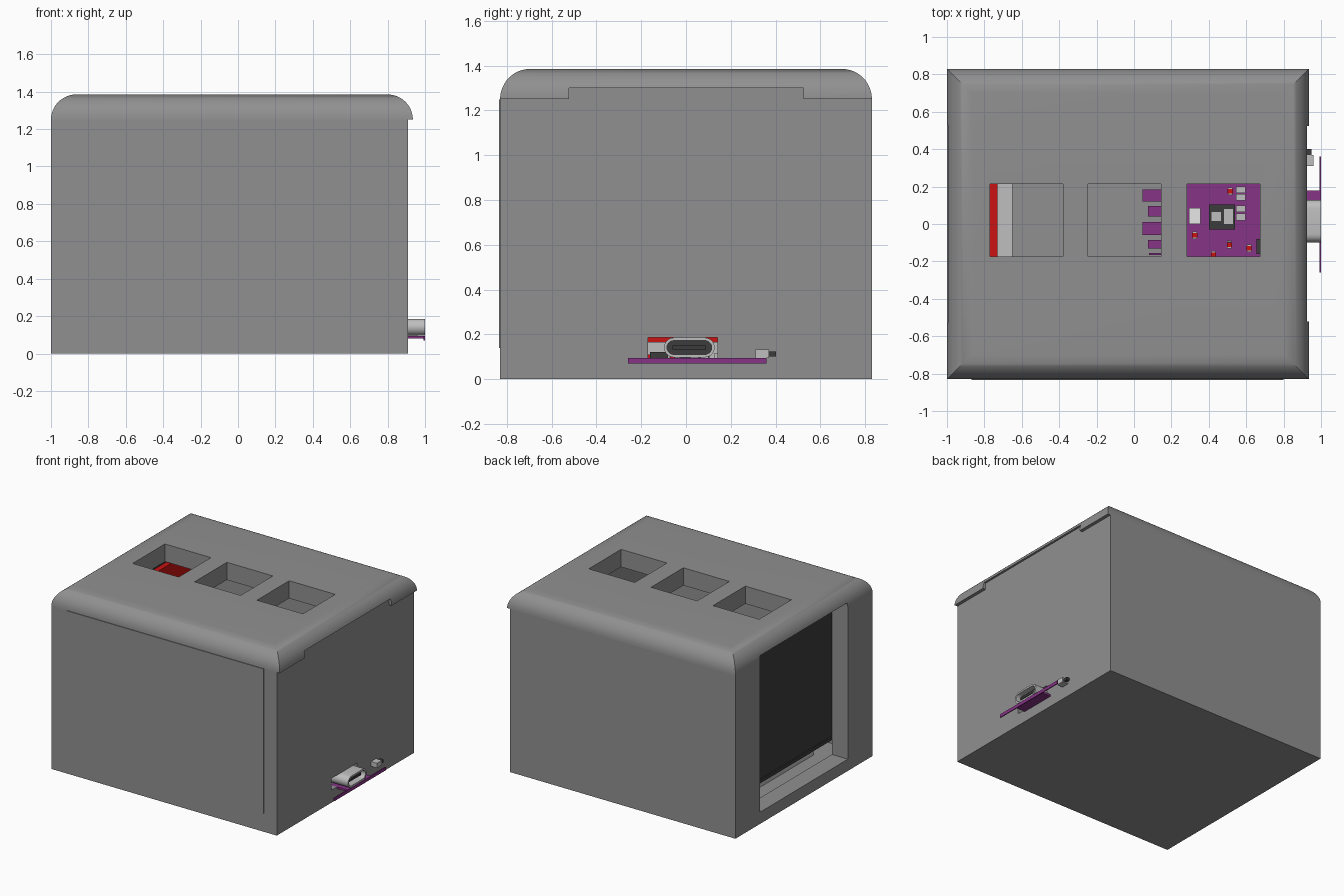
import bpy, bmesh, math
from mathutils import Vector

if "Cube" in bpy.data.objects:
    bpy.data.objects.remove(bpy.data.objects["Cube"])


def material(name, rgb):
    m = bpy.data.materials.new(name)
    m.diffuse_color = (*rgb, 1)
    m.use_nodes = True
    m.node_tree.nodes["Principled BSDF"].inputs["Base Color"].default_value = m.diffuse_color
    return m


GREY = material("case grey", (0.28, 0.28, 0.28))
PURPLE = material("board purple", (0.24, 0.033, 0.24))
RED = material("board red", (0.60, 0.006, 0.006))
DARK = material("dark plastic", (0.045, 0.045, 0.045))
SILVER = material("silver metal", (0.52, 0.52, 0.52))
WHITE = material("white plastic", (0.85, 0.85, 0.85))


def finish(bm, name, mat):
    bmesh.ops.recalc_face_normals(bm, faces=bm.faces)
    me = bpy.data.meshes.new(name)
    bm.to_mesh(me)
    bm.free()
    ob = bpy.data.objects.new(name, me)
    bpy.context.collection.objects.link(ob)
    if mat:
        me.materials.append(mat)
    return ob


def box(name, x, y, z, mat=None):
    """Box from (min, max) pairs on each axis."""
    bm = bmesh.new()
    bmesh.ops.create_cube(bm, size=1)
    for v in bm.verts:
        v.co = Vector([(r[0] + r[1]) / 2 + c * (r[1] - r[0])
                       for r, c in zip((x, y, z), v.co)])
    return finish(bm, name, mat)


def activate(ob):
    bpy.ops.object.select_all(action='DESELECT')
    ob.select_set(True)
    bpy.context.view_layer.objects.active = ob


def cut(ob, *ranges):
    """Subtract a box from the object."""
    cutter = box("cutter", *ranges)
    cutter.hide_render = True
    mod = ob.modifiers.new("cut", 'BOOLEAN')
    mod.operation = 'DIFFERENCE'
    mod.solver = 'EXACT'
    mod.object = cutter
    activate(ob)
    bpy.ops.object.modifier_apply(modifier=mod.name)
    bpy.data.objects.remove(cutter, do_unlink=True)


def smooth(ob):
    activate(ob)
    bpy.ops.object.shade_smooth_by_angle(angle=math.radians(30))


def stadium(name, x, y, z, mat, n=10):
    """Rounded slot profile in the YZ plane, extruded along X."""
    r = (z[1] - z[0]) / 2
    zc = (z[0] + z[1]) / 2
    pts = []
    for yc, start in ((y[1] - r, -90), (y[0] + r, 90)):
        for i in range(n + 1):
            a = math.radians(start + 180 * i / n)
            pts.append((yc + r * math.cos(a), zc + r * math.sin(a)))
    bm = bmesh.new()
    face = bm.faces.new([bm.verts.new((x[0], *p)) for p in pts])
    ext = bmesh.ops.extrude_face_region(bm, geom=[face])["geom"]
    bmesh.ops.translate(bm, vec=(x[1] - x[0], 0, 0),
                        verts=[g for g in ext if isinstance(g, bmesh.types.BMVert)])
    ob = finish(bm, name, mat)
    smooth(ob)
    return ob


# Hollow case with screen window on the left and port opening on the right
WINDOW = ((-1.1, -0.8), (-0.53, 0.53), (0.09, 1.285))
case = box("case_body", (-1, 0.91), (-0.83, 0.83), (0, 1.25), GREY)
cut(case, (-0.865, 0.82), (-0.73, 0.73), (0.06, 1.4))
cut(case, *WINDOW)
cut(case, (0.7, 1.1), (-0.17, 0.14), (0.095, 0.185))

# Lid: stacked rectangles give rounded edges that meet in mitred corners
R, N = 0.135, 12
bm = bmesh.new()
rings = []
for i in range(N + 1):
    a = math.pi / 2 * i / N
    d, z = R * (1 - math.cos(a)), 1.25 + R * math.sin(a)
    x0, x1, y = -1 + d, 0.935 - d, 0.83 - d
    rings.append([bm.verts.new(p) for p in
                  ((x0, -y, z), (x1, -y, z), (x1, y, z), (x0, y, z))])
for lo, hi in zip(rings, rings[1:]):
    for k in range(4):
        bm.faces.new((lo[k], lo[(k + 1) % 4], hi[(k + 1) % 4], hi[k]))
bm.faces.new(rings[0][::-1])
bm.faces.new(rings[-1])
lid = finish(bm, "lid", GREY)
for x in ((-0.77, -0.38), (-0.245, 0.145), (0.283, 0.673)):
    cut(lid, x, (-0.175, 0.215), (1.1, 1.5))
cut(lid, (0.91, 1.1), (-0.522, 0.525), (1.1, 1.3))
cut(lid, (-1.1, -0.865), (-0.53, 0.53), (1.1, 1.285))
smooth(lid)

# Thin raised panel on the front
box("front_panel", (-0.87, 0.80), (-0.835, -0.825), (0.14, 1.249), GREY)

# Display module behind the window
box("screen", (-0.86, -0.77), (-0.56, 0.56), (0.23, 1.245), DARK)
box("screen_bezel", (-0.865, -0.77), (-0.56, 0.56), (0.20, 0.226), DARK)
box("display_board", (-0.77, -0.73), (-0.56, 0.56), (0.165, 1.24), RED)
box("display_connector", (-0.73, -0.65), (-0.5, 0.5), (0.061, 0.165), SILVER)

# Controller board with edge fingers
box("controller_board", (0.15, 0.819), (-0.26, 0.36), (0.07, 0.095), PURPLE)
for y, x0 in (((0.12, 0.185), 0.045), ((0.04, 0.095), 0.075),
              ((-0.06, 0.01), 0.045), ((-0.13, -0.085), 0.075),
              ((-0.165, -0.155), 0.08)):
    box("board_finger", (x0, 0.15), y, (0.07, 0.095), PURPLE)

# Components on the controller board
box("chip", (0.40, 0.54), (-0.03, 0.105), (0.095, 0.13), DARK)
box("chip_mark", (0.415, 0.465), (0.015, 0.065), (0.13, 0.134), SILVER)
box("chip_mark", (0.48, 0.53), (0.0, 0.08), (0.13, 0.134), SILVER)
box("crystal", (0.295, 0.355), (0.0, 0.085), (0.095, 0.125), WHITE)
box("dark_component", (0.655, 0.675), (-0.16, -0.08), (0.095, 0.12), DARK)
for y in (0.02, 0.065, 0.125, 0.165):
    box("white_component", (0.545, 0.595), (y, y + 0.035), (0.095, 0.115), SILVER)
for x, y in ((0.325, -0.06), (0.51, -0.11), (0.615, -0.13), (0.515, 0.175), (0.425, -0.165)):
    box("red_component", (x - 0.014, x + 0.014), (y - 0.012, y + 0.012),
        (0.095, 0.11), RED)
    for s in (-1, 1):
        box("component_end", (x - 0.012, x + 0.012), (y + s * 0.017 - 0.004, y + s * 0.017 + 0.004),
            (0.095, 0.11), SILVER)

# Board edge showing outside the case
box("board_edge", (0.993, 1.0), (-0.26, 0.36), (0.07, 0.095), PURPLE)
box("port_pad", (0.82, 0.995), (-0.1, 0.18), (0.08, 0.095), PURPLE)

# Charging port: metal shell with a dark slot and tongue
shell = stadium("port_shell", (0.75, 1.0), (-0.098, 0.128), (0.097, 0.185), SILVER)
slot = stadium("port_cutter", (0.90, 1.1), (-0.085, 0.115), (0.11, 0.172), None)
mod = shell.modifiers.new("slot", 'BOOLEAN')
mod.operation = 'DIFFERENCE'
mod.object = slot
activate(shell)
bpy.ops.object.modifier_apply(modifier=mod.name)
bpy.data.objects.remove(slot, do_unlink=True)
smooth(shell)
stadium("port_slot_back", (0.90, 0.91), (-0.085, 0.115), (0.11, 0.172), DARK)
box("port_tongue", (0.91, 0.98), (-0.06, 0.09), (0.132, 0.15), DARK)

# Side button
box("button_body", (0.90, 0.96), (0.31, 0.37), (0.095, 0.132), SILVER)
box("button_knob", (0.925, 0.95), (0.37, 0.402), (0.102, 0.124), DARK)
